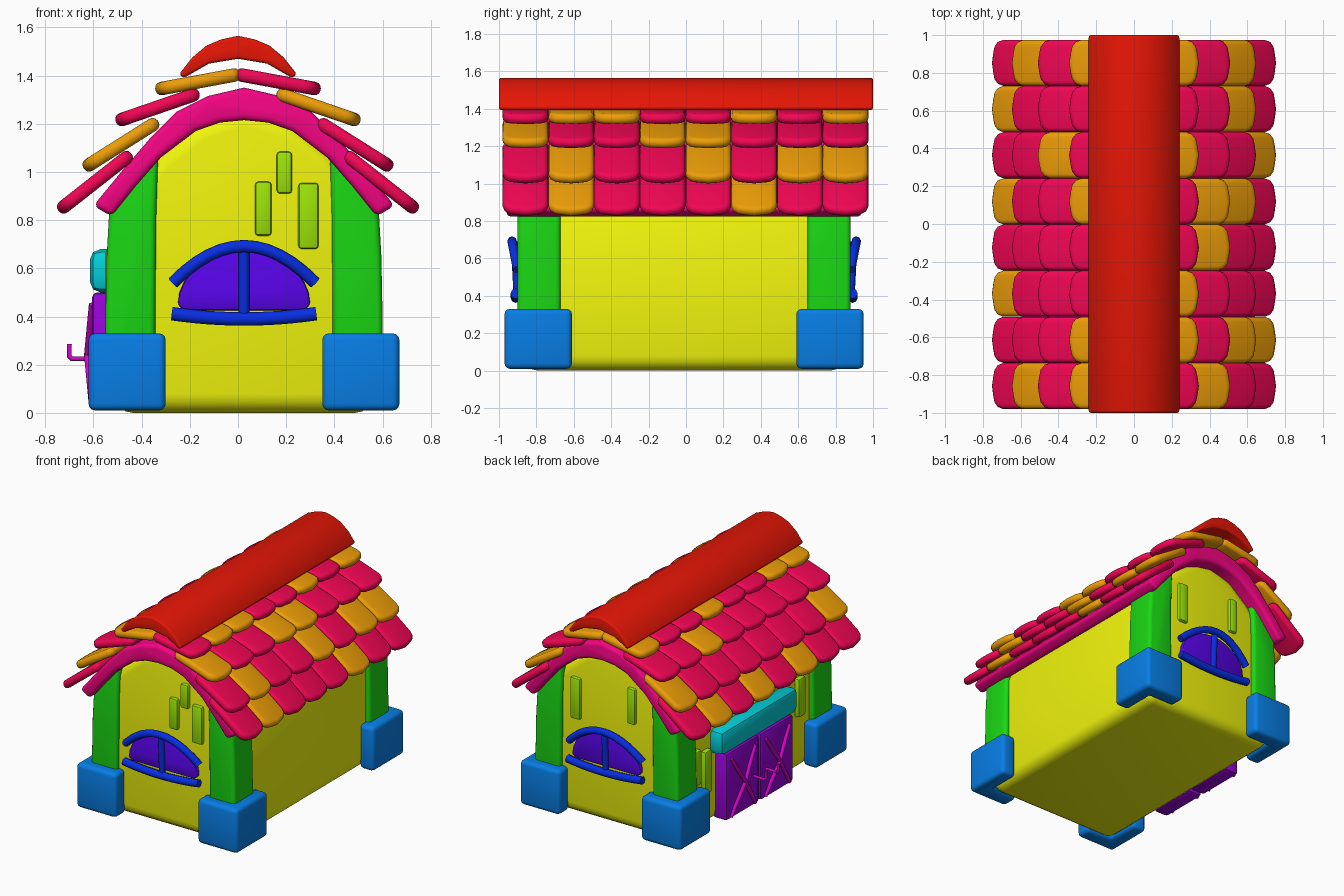
import bpy, bmesh, math
from mathutils import Matrix, Vector

if "Cube" in bpy.data.objects:
    bpy.data.objects.remove(bpy.data.objects["Cube"])

CX, CY = 0.025, -0.01          # centre of the house under the roof
TOP = Matrix.Identity(4)
FRONT = Matrix(((1, 0, 0, 0), (0, 0, -1, 0), (0, 1, 0, 0), (0, 0, 0, 1)))


def material(name, r, g, b):
    m = bpy.data.materials.new(name)
    m.diffuse_color = [(v / 255) ** 2.2 for v in (r, g, b)] + [1]
    m.use_nodes = True
    m.node_tree.nodes["Principled BSDF"].inputs["Base Color"].default_value = m.diffuse_color
    return m


YELLOW = material("yellow", 240, 245, 20)
RED = material("red", 228, 28, 14)
CRIMSON = material("crimson", 242, 14, 85)
ORANGE = material("orange", 236, 156, 16)
PINK = material("pink", 245, 12, 130)
GREEN = material("green", 32, 215, 26)
BASE = material("sky_blue", 16, 125, 228)
BLUE = material("blue", 16, 50, 228)
VIOLET = material("violet", 88, 12, 232)
LIME = material("lime", 155, 228, 16)
CYAN = material("cyan", 10, 205, 215)
PURPLE = material("purple", 150, 12, 215)
MAGENTA = material("magenta", 215, 12, 205)


def add(name, data, mat):
    ob = bpy.data.objects.new(name, data)
    bpy.context.collection.objects.link(ob)
    if not data.materials:
        data.materials.append(mat)
    return ob


def prism(name, pts, depth, mtx, mat, bevel=0.03, segs=3):
    """Extrude a 2D outline symmetrically about its plane, then round it."""
    bm = bmesh.new()
    face = bm.faces.new([bm.verts.new((x, y, -depth / 2)) for x, y in pts])
    ext = bmesh.ops.extrude_face_region(bm, geom=[face])
    bmesh.ops.translate(bm, vec=(0, 0, depth),
                        verts=[v for v in ext["geom"] if isinstance(v, bmesh.types.BMVert)])
    if face.is_valid and len(face.edges[0].link_faces) == 1:
        bm.faces.new([v for v in face.verts])
    bmesh.ops.recalc_face_normals(bm, faces=bm.faces)
    edges = [e for e in bm.edges if e.is_manifold and e.calc_face_angle(0) > math.radians(40)]
    bmesh.ops.bevel(bm, geom=edges, offset=bevel, segments=segs, profile=0.5,
                    affect='EDGES', clamp_overlap=True)
    bmesh.ops.recalc_face_normals(bm, faces=bm.faces)
    me = bpy.data.meshes.new(name)
    bm.to_mesh(me)
    bm.free()
    me.shade_smooth()
    me.set_sharp_from_angle(angle=math.radians(40))
    ob = add(name, me, mat)
    ob.matrix_world = mtx
    return ob


def box(name, x, y, z, mat, bevel=0.015):
    pts = [(x[0], y[0]), (x[1], y[0]), (x[1], y[1]), (x[0], y[1])]
    return prism(name, pts, z[1] - z[0], Matrix.Translation((0, 0, sum(z) / 2)), mat, bevel, 2)


def tube(name, pts, r, mat):
    cu = bpy.data.curves.new(name, 'CURVE')
    cu.dimensions, cu.bevel_depth, cu.bevel_resolution, cu.use_fill_caps = '3D', r, 2, True
    sp = cu.splines.new('POLY')
    sp.points.add(len(pts) - 1)
    for p, co in zip(sp.points, pts):
        p.co = (*co, 1)
    sp.use_smooth = True
    return add(name, cu, mat)


def mirrored(half):
    """Complete a right-hand outline whose first point is on the axis."""
    return half + [(-x, y) for x, y in reversed(half) if x > 1e-6]


# Walls with arched gables
HOUSE = Matrix.Translation((CX, CY, 0)) @ FRONT
prism("walls", mirrored([(0, 1.27), (.2, 1.21), (.36, 1.08), (.48, .94), (.54, .8), (.54, 0)]),
      1.72, HOUSE, YELLOW, 0.08, 4)

# Curved under-roof shell
outer = [(0, 1.35), (.15, 1.315), (.28, 1.25), (.39, 1.14), (.51, 1.0), (.625, .86)]
inner = [(.55, .815), (.45, .94), (.345, 1.06), (.2, 1.17), (.1, 1.205), (0, 1.215)]
right = outer + inner
prism("roof_shell", right + [(-x, z) for x, z in reversed(right) if x > 0],
      1.9, HOUSE, PINK, 0.025, 3)

# Ridge cap
right = [(0, 1.565), (.07, 1.55), (.13, 1.525), (.19, 1.475), (.245, 1.405),
         (.225, 1.39), (.12, 1.45), (0, 1.47)]
prism("ridge_cap", right + [(-x, z) for x, z in reversed(right) if x > 0],
      2.0, FRONT, RED, 0.03, 3)

# Roof tiles: lower end, upper end, colours for right and left side (front to back)
rows = [((.73, .85), (.45, 1.07), "RORRRORR", "RROROROR"),
        ((.625, 1.025), (.34, 1.205), "RORROROO", "ORRRRRRO"),
        ((.49, 1.215), (.17, 1.325), "ORROORRR", "RRRRRORR"),
        ((.325, 1.345), (.0, 1.405), "ROORRORO", "OORRORRO")]
W, L, R = 0.122, 0.17, 0.07
outline = [(-W + .02, -L), (W - .02, -L), (W, -L + .03)]
for k in range(4):
    a = math.radians(30 * k)
    outline.append((W - R + R * math.cos(a), L - R * .8 + R * .8 * math.sin(a)))
outline += [(0, L + .008)]
for k in range(4):
    a = math.radians(90 + 30 * k)
    outline.append((-W + R + R * math.cos(a), L - R * .8 + R * .8 * math.sin(a)))
outline += [(-W, -L + .03)]
shared = {}
for i, (low, high, *sides) in enumerate(rows):
    for s, cols in zip((1, -1), sides):
        lo, hi = Vector((s * low[0], 0, low[1])), Vector((s * high[0], 0, high[1]))
        down, u = (lo - hi).normalized(), Vector((0, 1, 0))
        n = u.cross(down)
        for c, key in enumerate(cols):
            pos = (lo + hi) / 2 + u * (-.98 + .2444 * (c + .5))
            m = Matrix((u, down, n)).transposed().to_4x4()
            m.translation = pos
            m = m @ Matrix.Diagonal((1, ((lo - hi).length + .02) / (2 * L), 1, 1))
            name = f"tile_row{i + 1}_{'right' if s > 0 else 'left'}_{c + 1}"
            if key in shared:
                add(name, shared[key], None).matrix_world = m
            else:
                shared[key] = prism(name, outline, .056, m, ORANGE if key == "O" else CRIMSON,
                                    .024, 3).data

# Corner pillars on L-shaped footings
for sx in (1, -1):
    for sy in (1, -1):
        where = ("right" if sx > 0 else "left") + ("_back" if sy > 0 else "_front")
        pts = [(.37, .05), (.575, .05), (.575, .4), (.57, .65), (.555, .92),
               (.45, 1.03), (.355, 1.12), (.365, .8)]
        prism("pillar_" + where, [(sx * x, z) for x, z in pts], .23,
              Matrix.Translation((CX, CY + sy * .775, 0)) @ FRONT, GREEN, .025, 3)
        pts = [(.325, .96), (.645, .96), (.645, .6), (.53, .6), (.53, .84), (.325, .84)]
        prism("footing_" + where, [(sx * x, sy * y) for x, y in pts], .32,
              Matrix.Translation((CX, CY, .17)), BASE, .028, 3)

# Arched windows on both gables
for s, where in ((-1, "front"), (1, "back")):
    pane = [(.275 * math.cos(math.pi * k / 14), .45 + .225 * math.sin(math.pi * k / 14))
            for k in range(15)]
    pane += [(-.25, .425), (.25, .425)]
    prism("window_pane_" + where, pane, .06,
          Matrix.Translation((CX, CY + s * .86, 0)) @ FRONT, VIOLET, .012, 2)
    ts = [k / 6 - 1 for k in range(13)]
    tube("window_arch_" + where, [(CX + .295 * t, CY + s * (.92 - .03 * t * t), .692 - .152 * t * t)
                                  for t in ts], .026, BLUE)
    tube("window_sill_" + where, [(CX + .3 * t, CY + s * .9, .39 + .022 * t * t)
                                  for t in ts], .028, BLUE)
    tube("window_bar_" + where, [(CX, CY + s * .89, .4), (CX, CY + s * .905, .69)], .022, BLUE)

# Loose bricks on the gables
for i, (x, z, s) in enumerate([((.07, .14), (.735, .96), -1), ((.16, .225), (.91, 1.085), -1),
                               ((.25, .335), (.68, .955), -1), ((.24, .32), (.7, 1.0), 1),
                               ((-.2, -.135), (.78, 1.04), 1)]):
    ys = sorted((CY + s * .82, CY + s * .885))
    box(f"gable_brick_{i + 1}", x, ys, z, LIME)

# Loose bricks beside the door
for i, (y, z) in enumerate([((.6, .67), (.35, .6)), ((.48, .56), (.25, .56)),
                            ((-.59, -.51), (.4, .68))]):
    box(f"side_brick_{i + 1}", (-.55, -.48), y, z, LIME)

# Double door with crossed braces and handles, under a canopy
for s, where in ((1, "back"), (-1, "front")):
    y0, y1 = sorted((.015 + s * .008, .015 + s * .385))
    box("door_" + where, (-.605, -.49), (y0, y1), (.015, .5), PURPLE, .02)
    for k, (za, zb) in enumerate(((.03, .45), (.45, .03))):
        tube(f"door_brace_{where}_{k + 1}",
             [(-.605, y0 + .05, za), (-.625, (y0 + y1) / 2, .24), (-.605, y1 - .05, zb)],
             .014, MAGENTA)
    hy = .015 + s * .07
    tube("door_handle_" + where, [(-.59, hy, .225), (-.69, hy, .225), (-.7, hy, .235),
                                  (-.7, hy, .285)], .01, MAGENTA)
box("door_canopy", (-.615, -.48), (-.42, .46), (.5, .68), CYAN, .045)
